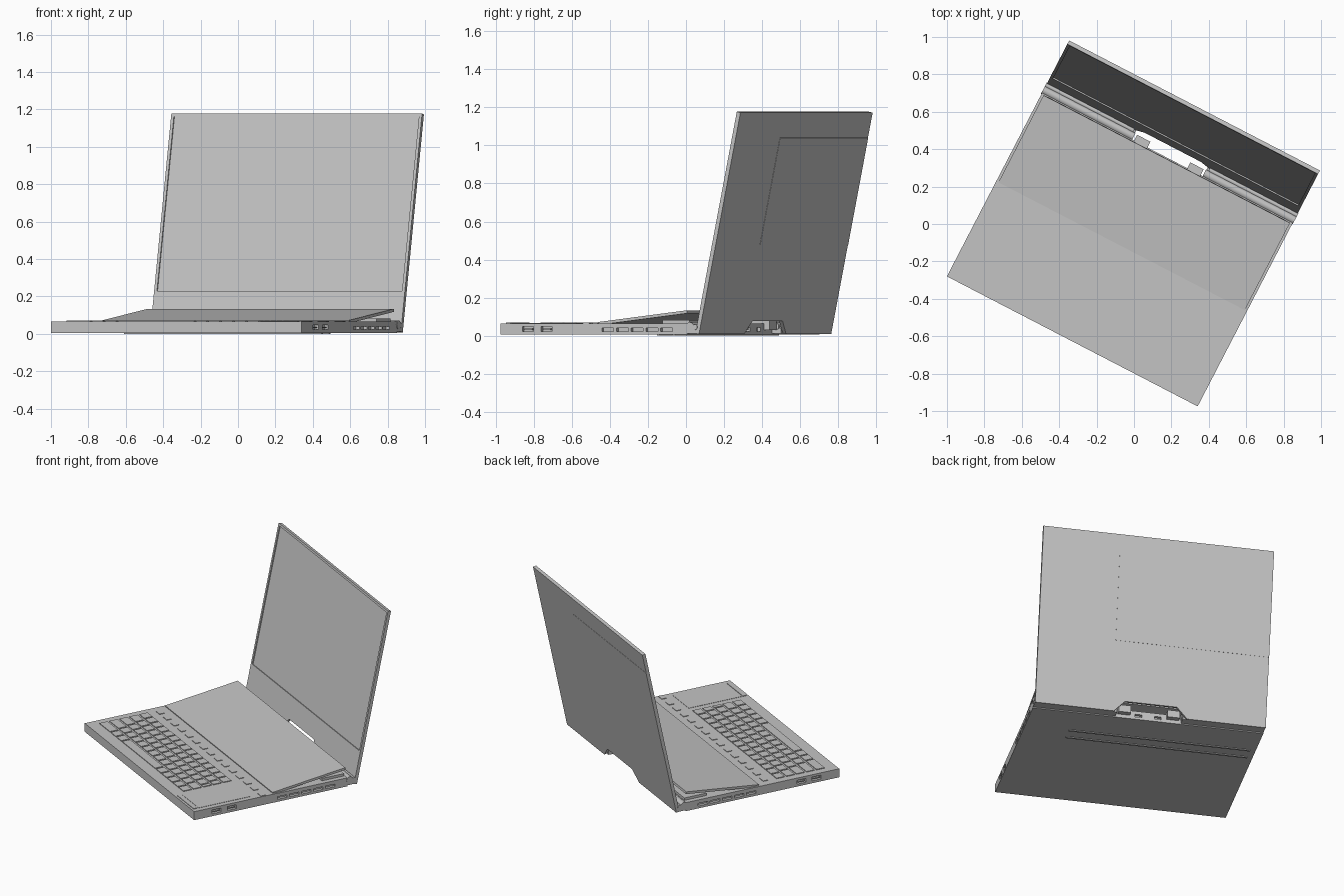
import bpy, bmesh
from math import radians
from mathutils import Matrix

if "Cube" in bpy.data.objects:
    bpy.data.objects.remove(bpy.data.objects["Cube"])

GREY = (0.55, 0.55, 0.55, 1)
mat = bpy.data.materials.new("matte grey")
mat.use_nodes = True
mat.diffuse_color = GREY
bsdf = mat.node_tree.nodes["Principled BSDF"]
bsdf.inputs["Base Color"].default_value = GREY
bsdf.inputs["Roughness"].default_value = 0.6

# Frames: the base is turned on the ground, the lid leans back from its rear edge
BASE = Matrix.Translation((-0.33, -0.6275, 0)) @ Matrix.Rotation(radians(-27.4), 4, 'Z')
LID = BASE @ Matrix.Translation((0, 1.175, 0.008)) @ Matrix.Rotation(radians(-11.9), 4, 'X')
PANEL = BASE @ Matrix.Translation((0, 0.573, 0.07)) @ Matrix.Rotation(radians(6.7), 4, 'X')
W = 0.755


def finish(name, bm, frame):
    bmesh.ops.recalc_face_normals(bm, faces=bm.faces)
    me = bpy.data.meshes.new(name)
    bm.to_mesh(me)
    bm.free()
    me.materials.append(mat)
    ob = bpy.data.objects.new(name, me)
    ob.matrix_world = frame
    bpy.context.collection.objects.link(ob)
    return ob


def add_box(bm, x, y, z):
    size = [max(r) - min(r) for r in (x, y, z)]
    mid = [sum(r) / 2 for r in (x, y, z)]
    m = Matrix.Translation(mid) @ Matrix.Diagonal((*size, 1))
    bmesh.ops.create_cube(bm, size=1, matrix=m)


def boxes(name, frame, parts):
    bm = bmesh.new()
    for part in parts:
        add_box(bm, *part)
    return finish(name, bm, frame)


def prism(name, frame, points, offset):
    bm = bmesh.new()
    face = bm.faces.new([bm.verts.new(p) for p in points])
    top = bmesh.ops.extrude_face_region(bm, geom=[face])
    verts = [v for v in top["geom"] if isinstance(v, bmesh.types.BMVert)]
    bmesh.ops.translate(bm, verts=verts, vec=offset)
    return finish(name, bm, frame)


def cut(ob, frame, parts):
    """Subtract boxes from a part and throw the cutter away."""
    cutter = boxes("cutter", frame, parts)
    cutter.hide_render = True
    mod = ob.modifiers.new("cut", 'BOOLEAN')
    mod.operation, mod.solver, mod.object = 'DIFFERENCE', 'EXACT', cutter
    bpy.context.view_layer.update()
    deps = bpy.context.evaluated_depsgraph_get()
    me = bpy.data.meshes.new_from_object(ob.evaluated_get(deps))
    ob.modifiers.clear()
    ob.data = me
    bpy.data.objects.remove(cutter)


def both(x, y, z):
    return [(x, y, z), ((-x[1], -x[0]), y, z)]


# Base with side ports, side vents and rear sockets
base = boxes("base", BASE, [((-W, W), (0, 1.105), (0.005, 0.065))])
holes = []
for y in (0.13, 0.24):
    holes += both((W - 0.02, W + 0.02), (y, y + 0.065), (0.022, 0.048))
for i in range(5):
    y = 0.6 + i * 0.087
    holes += both((W - 0.02, W + 0.02), (y, y + 0.07), (0.022, 0.04))
holes += both((0.04, 0.085), (1.085, 1.13), (0.022, 0.042))
cut(base, BASE, holes)

# Port tongues
tongues = []
for y in (0.14, 0.25):
    tongues += both((W - 0.019, W - 0.004), (y, y + 0.045), (0.03, 0.037))
boxes("port_tongues", BASE, tongues)

# Rubber strips beneath
boxes("foot_strips", BASE, [((-0.72, 0.47), (y, y + 0.015), (0, 0.006)) for y in (0.78, 0.87)])

# Keyboard: five main rows, wide keys at the row ends, and a spaced top row
PITCH, LEFT = 0.078, -0.71
keys = []
for row in range(5):
    y = 0.08 + row * 0.072
    edges = [LEFT + PITCH * (i + (0.25 * (4 - row) if 0 < i < 15 else 0)) for i in range(16)]
    if row == 0:
        edges = edges[:4] + edges[9:]
    edges = [e for e in edges if e < LEFT + PITCH * 14.6] + [LEFT + PITCH * 15]
    for a, b in zip(edges, edges[1:]):
        keys.append(((a + 0.006, b - 0.006), (y, y + 0.058), (0.064, 0.07)))
boxes("keys", BASE, keys)
boxes("function_keys", BASE,
      [((-0.7 + i * 0.1, -0.65 + i * 0.1), (0.485, 0.52), (0.064, 0.069)) for i in range(15)])

# Touchpad beside the keyboard, with its button strip
boxes("touchpad", BASE, [((0.5, 0.72), (0.05, 0.43), (0.064, 0.067)),
                         ((0.5, 0.72), (0.015, 0.04), (0.064, 0.069))])

# Tilted second screen and the lift blocks under it
boxes("second_screen", PANEL, [((-0.742, 0.742), (0, 0.528), (-0.014, 0.002))])
boxes("lift_blocks", BASE, both((0.22, 0.72), (0.94, 1.1), (0.06, 0.082)))
boxes("lift_tabs", BASE, both((0.12, 0.2), (1.0, 1.14), (0.03, 0.08)))

# Hinges: round barrels on a lower bar
boxes("hinge_bars", BASE, both((0.215, W), (1.1, 1.158), (0.012, 0.04)))
bm = bmesh.new()
for side in (-1, 1):
    for y, z, r, inner in ((1.122, 0.048, 0.023, 0.215), (1.152, 0.045, 0.014, 0.23)):
        m = Matrix.Translation((side * (inner + W) / 2, y, z)) @ Matrix.Rotation(radians(90), 4, 'Y')
        bmesh.ops.create_cone(bm, cap_ends=True, segments=24, radius1=r, radius2=r,
                              depth=W - inner + 0.006, matrix=m)
barrels = finish("hinge_barrels", bm, BASE)
bpy.ops.object.select_all(action='DESELECT')
barrels.select_set(True)
bpy.context.view_layer.objects.active = barrels
bpy.ops.object.shade_smooth_by_angle(angle=radians(35))

# Lid with a trapezoid notch at the bottom and a recessed main screen
H = 1.19
half = [(0.17, 0.072), (0.24, 0), (W, 0), (W, H)]
outline = [(x, 0, z) for x, z in half] + [(-x, 0, z) for x, z in reversed(half)]
lid = prism("lid", LID, outline, (0, -0.022, 0))
cut(lid, LID, [((-0.738, 0.738), (-0.04, -0.015), (0.222, H - 0.015))])

# Faint raised panel on the lid's back
boxes("lid_back_panel", LID, [((-W, 0.25), (-0.002, 0.0015), (0.475, 1.055))])
